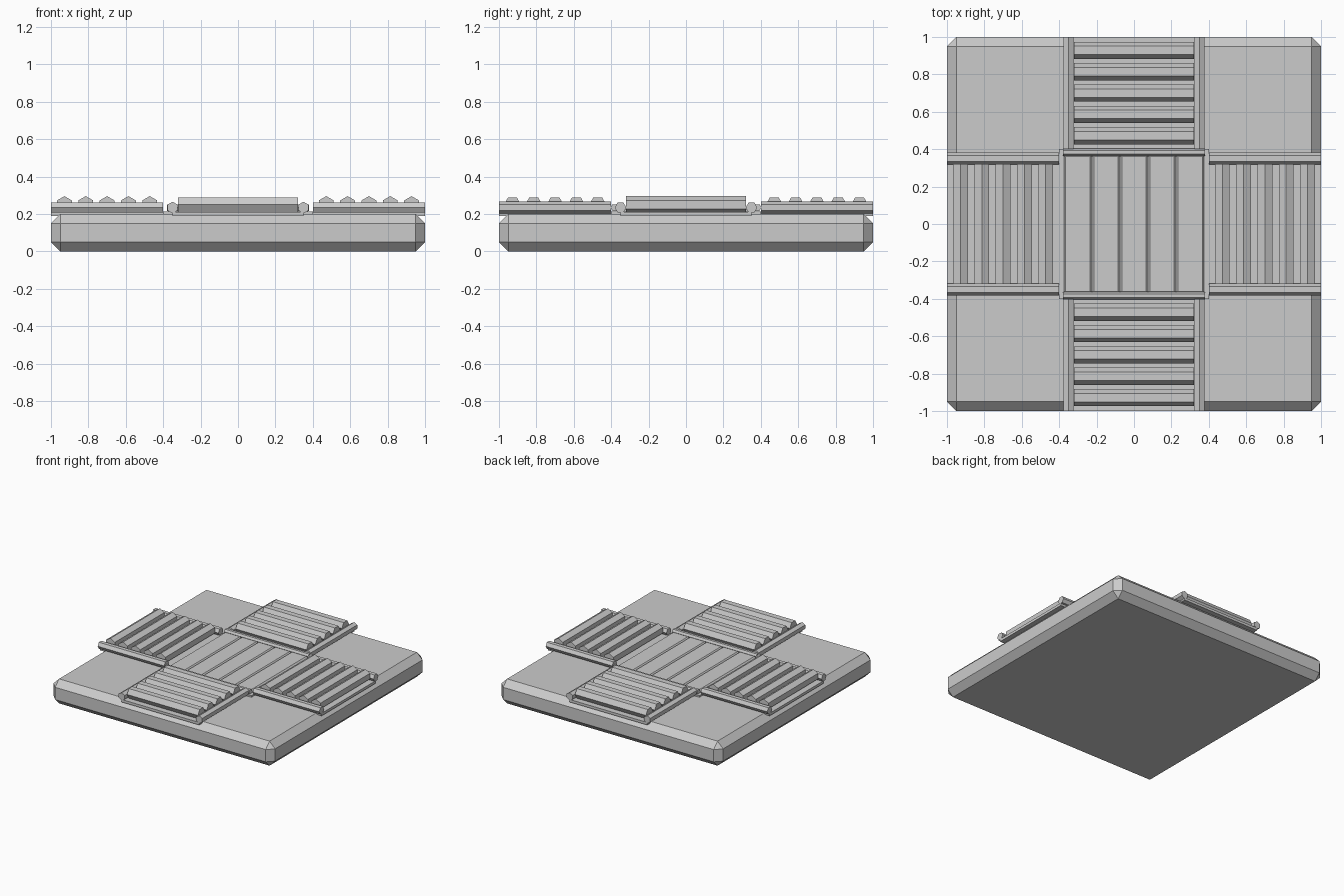
import bpy, bmesh, math
from mathutils import Matrix, Vector

if "Cube" in bpy.data.objects:
    bpy.data.objects.remove(bpy.data.objects["Cube"])

grey = bpy.data.materials.new("plain_grey")
grey.diffuse_color = (0.6, 0.6, 0.6, 1)
grey.use_nodes = True
grey.node_tree.nodes["Principled BSDF"].inputs["Base Color"].default_value = grey.diffuse_color


def finish(name, bm):
    bmesh.ops.recalc_face_normals(bm, faces=bm.faces)
    mesh = bpy.data.meshes.new(name)
    bm.to_mesh(mesh)
    bm.free()
    mesh.materials.append(grey)
    obj = bpy.data.objects.new(name, mesh)
    bpy.context.collection.objects.link(obj)
    return obj


def box(name, lo, hi, bevel=0):
    lo, hi = Vector(lo), Vector(hi)
    bm = bmesh.new()
    bmesh.ops.create_cube(bm, size=1)
    for v in bm.verts:
        v.co = (lo + hi) / 2 + v.co * (hi - lo)
    if bevel:
        bmesh.ops.bevel(bm, geom=bm.edges[:], offset=bevel, segments=1,
                        affect='EDGES', profile=0.5)
    return finish(name, bm)


def hex_bar(name, a, b, r, flat_top):
    """Six-sided horizontal bar from a to b, with a flat or a ridged top."""
    a, b = Vector(a), Vector(b)
    d = (b - a).normalized()
    side = Vector((-d.y, d.x, 0))
    start = 0 if flat_top else math.pi / 6
    bm = bmesh.new()
    ends = []
    for p in (a, b):
        ring = []
        for i in range(6):
            t = start + i * math.pi / 3
            ring.append(bm.verts.new(p + side * r * math.cos(t) + Vector((0, 0, r * math.sin(t)))))
        ends.append(ring)
        bm.faces.new(ring)
    for i in range(6):
        j = (i + 1) % 6
        bm.faces.new((ends[0][i], ends[0][j], ends[1][j], ends[1][i]))
    return finish(name, bm)


# Chamfered base slab
box("base_slab", (-1, -1, 0), (1, 1, 0.2), 0.05)

# Four track arms: bed, two rails and five sleepers each
for arm, (dx, dy) in {"right": (1, 0), "left": (-1, 0), "back": (0, 1), "front": (0, -1)}.items():
    along_x = dx != 0

    def at(u, v, z):
        return (dx * u, v, z) if along_x else (v, dy * u, z)

    p, q = at(0.39, -0.35, 0.19), at(1.0, 0.35, 0.211)
    box(arm + "_track_bed", [min(s) for s in zip(p, q)], [max(s) for s in zip(p, q)])
    for n, v in enumerate((-0.35, 0.35)):
        hex_bar(f"{arm}_rail_{n}", at(0.4, v, 0.235), at(1, v, 0.235), 0.031, along_x)
    for n in range(5):
        u = 0.472 + 0.114 * n
        hex_bar(f"{arm}_sleeper_{n}", at(u, -0.32, 0.25), at(u, 0.32, 0.25), 0.046, not along_x)

# Centre deck: plate, bevelled planks and edge bars
box("centre_plate", (-0.4, -0.4, 0.19), (0.4, 0.4, 0.213))
for n in range(5):
    x = (n - 2) * 0.15
    box(f"deck_plank_{n}", (x - 0.075, -0.37, 0.2), (x + 0.075, 0.37, 0.235), 0.01)
for n, y in enumerate((-0.383, 0.383)):
    hex_bar(f"deck_edge_bar_{n}", (-0.38, y, 0.235), (0.38, y, 0.235), 0.02, True)
